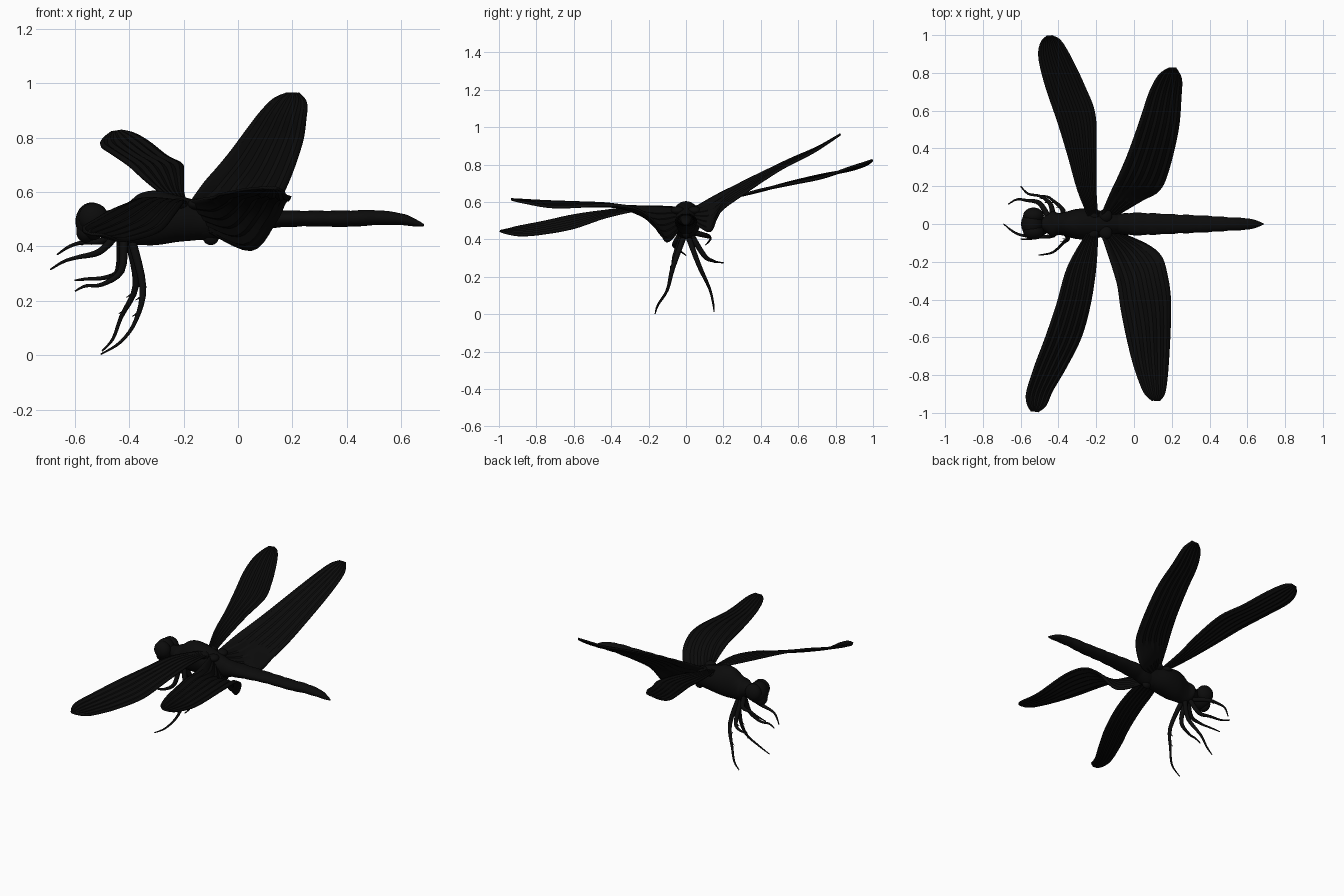
import bpy
import math
from mathutils import Vector

cube = bpy.data.objects.get("Cube")
if cube:
    bpy.data.objects.remove(cube, do_unlink=True)


def make_material(name, value):
    mat = bpy.data.materials.new(name)
    mat.use_nodes = True
    colour = (value, value, value, 1)
    mat.diffuse_color = colour
    mat.node_tree.nodes["Principled BSDF"].inputs["Base Color"].default_value = colour
    return mat


black = make_material("soft black", 0.0035)


def finish(obj, angle=50):
    bpy.ops.object.select_all(action="DESELECT")
    obj.select_set(True)
    bpy.context.view_layer.objects.active = obj
    bpy.ops.object.shade_smooth_by_angle(angle=math.radians(angle))


def mesh_object(name, verts, faces):
    mesh = bpy.data.meshes.new(name)
    mesh.from_pydata(verts, [], faces)
    mesh.materials.append(black)
    obj = bpy.data.objects.new(name, mesh)
    bpy.context.collection.objects.link(obj)
    return obj


def smooth_path(rows, steps):
    """Catmull-Rom resampling of rows of numbers."""
    rows = [Vector(r) for r in rows]
    ends = [rows[0]] + rows + [rows[-1]]
    out = []
    for i in range(len(rows) - 1):
        a, b, c, d = ends[i:i + 4]
        for s in range(steps):
            t = s / steps
            out.append(b + (c - a) * (t / 2)
                       + (a * 2 - b * 5 + c * 4 - d) * (t * t / 2)
                       + (b * 3 - a - c * 3 + d) * (t ** 3 / 2))
    return out + [rows[-1]]


def body_loft(name, profile, steps=4, sides=20, segments=0):
    """Rows are x, centre z, half width, half height."""
    rows = smooth_path(profile, steps)
    x0, x1 = rows[0][0], rows[-1][0]
    verts, faces = [], []
    for x, z, w, h in rows:
        pinch = 1.0
        if segments:
            phase = (x - x0) / (x1 - x0) * segments
            pinch = 0.92 + 0.1 * abs(math.sin(math.pi * phase)) ** 0.5
        for k in range(sides):
            a = math.tau * k / sides
            verts.append((x, w * pinch * math.cos(a), z + h * pinch * math.sin(a)))
    for i in range(len(rows) - 1):
        for k in range(sides):
            n = (k + 1) % sides
            faces.append((i * sides + k, (i + 1) * sides + k,
                          (i + 1) * sides + n, i * sides + n))
    faces.append(tuple(range(sides)))
    faces.append(tuple(reversed(range(len(verts) - sides, len(verts)))))
    finish(mesh_object(name, verts, faces))


def ball(name, centre, size):
    bpy.ops.mesh.primitive_uv_sphere_add(segments=24, ring_count=14, location=centre)
    obj = bpy.context.object
    obj.name = name
    obj.scale = size
    obj.data.materials.append(black)
    finish(obj)


def wing(name, lead, trail, chord=12):
    """Thin corrugated sheet between a leading and a trailing edge."""
    front, back = smooth_path(lead, 5), smooth_path(trail, 5)
    verts, faces = [], []
    for a, b in zip(front, back):
        fade = (a - b).length * 0.02
        for k in range(chord + 1):
            p = a.lerp(b, k / chord)
            p.z += fade * (1 if k % 2 else -1) if 0 < k < chord else 0
            verts.append(p)
    for i in range(len(front) - 1):
        for k in range(chord):
            v = i * (chord + 1) + k
            faces.append((v, v + 1, v + chord + 2, v + chord + 1))
    obj = mesh_object(name, verts, faces)
    finish(obj, 30)
    sheet = obj.modifiers.new("thickness", "SOLIDIFY")
    sheet.thickness = 0.01
    sheet.offset = 0


def limb(name, points, radii):
    curve = bpy.data.curves.new(name, "CURVE")
    curve.dimensions = "3D"
    curve.bevel_depth = 1
    curve.bevel_resolution = 2
    curve.use_fill_caps = True
    path = smooth_path([(*p, r) for p, r in zip(points, radii)], 4)
    spline = curve.splines.new("POLY")
    spline.points.add(len(path) - 1)
    for point, (x, y, z, r) in zip(spline.points, path):
        point.co = (x, y, z, 1)
        point.radius = r
    curve.materials.append(black)
    obj = bpy.data.objects.new(name, curve)
    bpy.context.collection.objects.link(obj)
    bpy.ops.object.select_all(action="DESELECT")
    obj.select_set(True)
    bpy.context.view_layer.objects.active = obj
    bpy.ops.object.convert(target="MESH")
    finish(bpy.context.object)


# Thorax, neck and abdomen
body_loft("thorax", [
    (-.49, .495, .03, .035), (-.45, .49, .055, .05), (-.43, .485, .07, .065),
    (-.4, .485, .058, .08), (-.36, .5, .065, .095), (-.3, .505, .08, .1),
    (-.22, .502, .08, .085), (-.14, .495, .06, .07), (-.06, .49, .045, .045)])
body_loft("abdomen", [
    (-.2, .495, .06, .065), (-.1, .485, .052, .06), (0, .495, .06, .042),
    (.2, .502, .052, .03), (.4, .502, .043, .03), (.5, .506, .036, .028),
    (.6, .5, .03, .022), (.65, .488, .018, .014), (.685, .478, .004, .004)],
    steps=10, segments=10)
ball("abdomen_base_bump", (-.1, 0, .435), (.03, .022, .03))

# Rounded head with eyes on either side
ball("head", (-.538, 0, .492), (.06, .07, .07))
ball("face", (-.56, 0, .455), (.035, .045, .042))
for side, y in (("left", -.04), ("right", .044)):
    ball(side + "_eye", (-.532, y, .505), (.055, .043, .055))

# Four wings, each posed separately
wing("front_wing_y_plus",
     [(-.24, .03, .57), (-.3, .18, .61), (-.35, .36, .65), (-.405, .54, .7),
      (-.47, .73, .745), (-.505, .88, .77), (-.495, .96, .795), (-.465, .995, .82)],
     [(-.19, .03, .56), (-.2, .18, .6), (-.2, .38, .66), (-.205, .58, .7),
      (-.26, .73, .73), (-.33, .88, .785), (-.385, .97, .815), (-.43, .997, .825)])
wing("front_wing_y_minus",
     [(-.24, -.03, .57), (-.35, -.22, .575), (-.41, -.42, .555), (-.47, -.6, .53),
      (-.53, -.76, .495), (-.57, -.89, .47), (-.568, -.95, .455), (-.545, -.992, .445)],
     [(-.19, -.03, .56), (-.2, -.22, .56), (-.23, -.42, .52), (-.28, -.6, .46),
      (-.36, -.76, .43), (-.43, -.88, .42), (-.465, -.96, .432), (-.505, -.995, .445)])
wing("hind_wing_y_plus",
     [(-.18, .03, .56), (-.13, .15, .63), (-.08, .26, .685), (-.03, .38, .745),
      (.03, .55, .825), (.08, .7, .89), (.13, .79, .94), (.18, .825, .962)],
     [(-.12, .03, .5), (.04, .125, .44), (.135, .18, .545), (.185, .29, .63),
      (.235, .5, .77), (.25, .67, .86), (.253, .77, .925), (.225, .825, .962)])
wing("hind_wing_y_minus",
     [(-.18, -.03, .565), (-.13, -.18, .575), (-.09, -.32, .58), (-.07, -.45, .59),
      (-.04, -.6, .595), (.0, -.76, .605), (.05, -.89, .612), (.095, -.935, .615)],
     [(-.12, -.03, .46), (.05, -.1, .385), (.14, -.165, .49), (.175, -.26, .56),
      (.195, -.42, .58), (.185, -.7, .57), (.168, -.88, .6), (.14, -.935, .615)])
# Wing hinge pads on top of the thorax
for x in (-.22, -.15):
    for y in (-.045, .045):
        ball("wing_hinge", (x, y, .555), (.035, .035, .022))

# Six slender legs, hip to claw
legs = {
    "hind_leg_y_minus": [(-.39, -.01, .42), (-.35, -.07, .25), (-.375, -.1, .13),
                         (-.43, -.15, .05), (-.505, -.165, .003)],
    "hind_leg_y_plus": [(-.4, .01, .42), (-.375, .07, .26), (-.43, .125, .14),
                        (-.46, .145, .06), (-.5, .15, .015)],
    "middle_leg_y_minus": [(-.42, -.02, .42), (-.43, -.06, .31), (-.5, -.07, .26),
                           (-.56, -.08, .255), (-.6, -.08, .235)],
    "middle_leg_y_plus": [(-.43, .03, .42), (-.44, .1, .31), (-.49, .145, .285),
                          (-.56, .16, .28), (-.6, .2, .275)],
    "front_leg_y_minus": [(-.45, -.02, .44), (-.51, -.06, .38), (-.59, -.06, .36),
                          (-.64, -.04, .345), (-.69, 0, .315)],
    "front_leg_y_plus": [(-.45, .03, .44), (-.5, .11, .42), (-.57, .125, .415),
                         (-.62, .13, .4), (-.665, .105, .37)],
}
for name, points in legs.items():
    limb(name, points, (.016, .013, .008, .006, .003))
    # Short spines along the shin
    knee, shin = Vector(points[1]), Vector(points[2])
    for t in (.3, .8):
        base = knee.lerp(shin, t)
        limb(name + "_spine", [base, base + Vector((-.02, 0, -.012))], (.004, .001))
